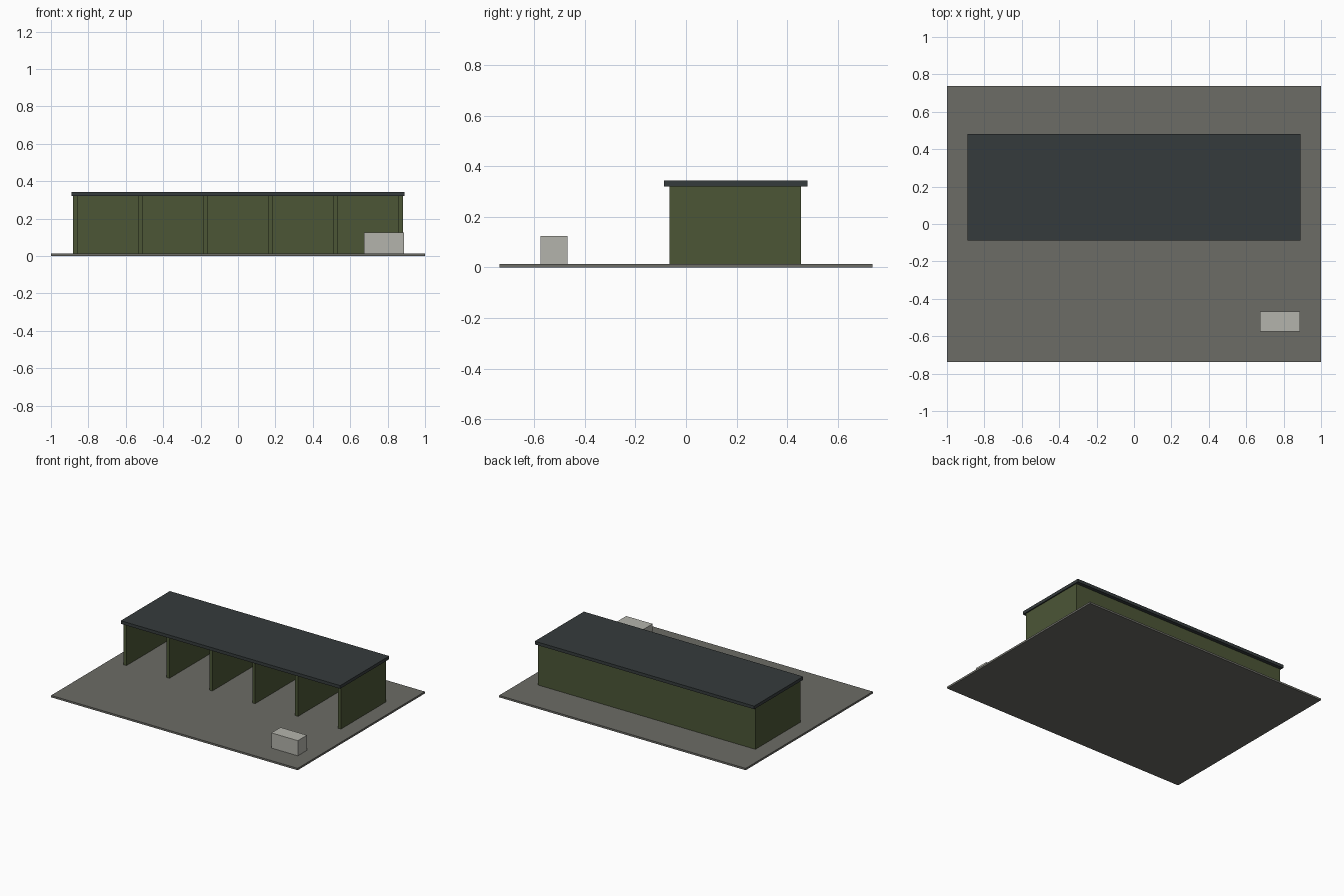
import bpy

if "Cube" in bpy.data.objects:
    bpy.data.objects.remove(bpy.data.objects["Cube"])


def material(name, rgb):
    m = bpy.data.materials.new(name)
    m.diffuse_color = (*rgb, 1.0)
    m.use_nodes = True
    m.node_tree.nodes["Principled BSDF"].inputs["Base Color"].default_value = m.diffuse_color
    return m


def box(name, x, y, z, mat):
    """Box from (min, max) ranges on each axis."""
    bpy.ops.mesh.primitive_cube_add(size=1)
    ob = bpy.context.object
    ob.name = name
    ranges = (x, y, z)
    ob.location = [(a + b) / 2 for a, b in ranges]
    ob.scale = [b - a for a, b in ranges]
    bpy.ops.object.transform_apply(location=True, rotation=False, scale=True)
    ob.data.materials.append(mat)
    return ob


concrete = material("concrete grey", (0.150, 0.150, 0.133))
green = material("olive green", (0.072, 0.093, 0.037))
slate = material("dark slate", (0.036, 0.044, 0.045))
pale = material("pale grey", (0.456, 0.456, 0.413))

GROUND, EAVES = 0.014, 0.32
WALL = 0.023          # wall thickness
PITCH = 0.348         # bay width
FRONT, BACK = -0.066, 0.455

# Yard slab
box("yard_slab", (-1, 1), (-0.737, 0.737), (0, GROUND), concrete)

# Back wall and the six walls between and beside the open bays
box("back_wall", (-0.8815, 0.8815), (BACK - WALL, BACK), (GROUND, EAVES), green)
for i in range(6):
    cx = (i - 2.5) * PITCH
    box(f"bay_wall_{i + 1}", (cx - WALL / 2, cx + WALL / 2),
        (FRONT, BACK - WALL), (GROUND, EAVES), green)

# Flat overhanging roof
box("roof", (-0.89, 0.89), (-0.087, 0.481), (EAVES, 0.343), slate)

# Storage block in the yard
box("storage_block", (0.673, 0.888), (-0.575, -0.469), (GROUND, 0.125), pale)
